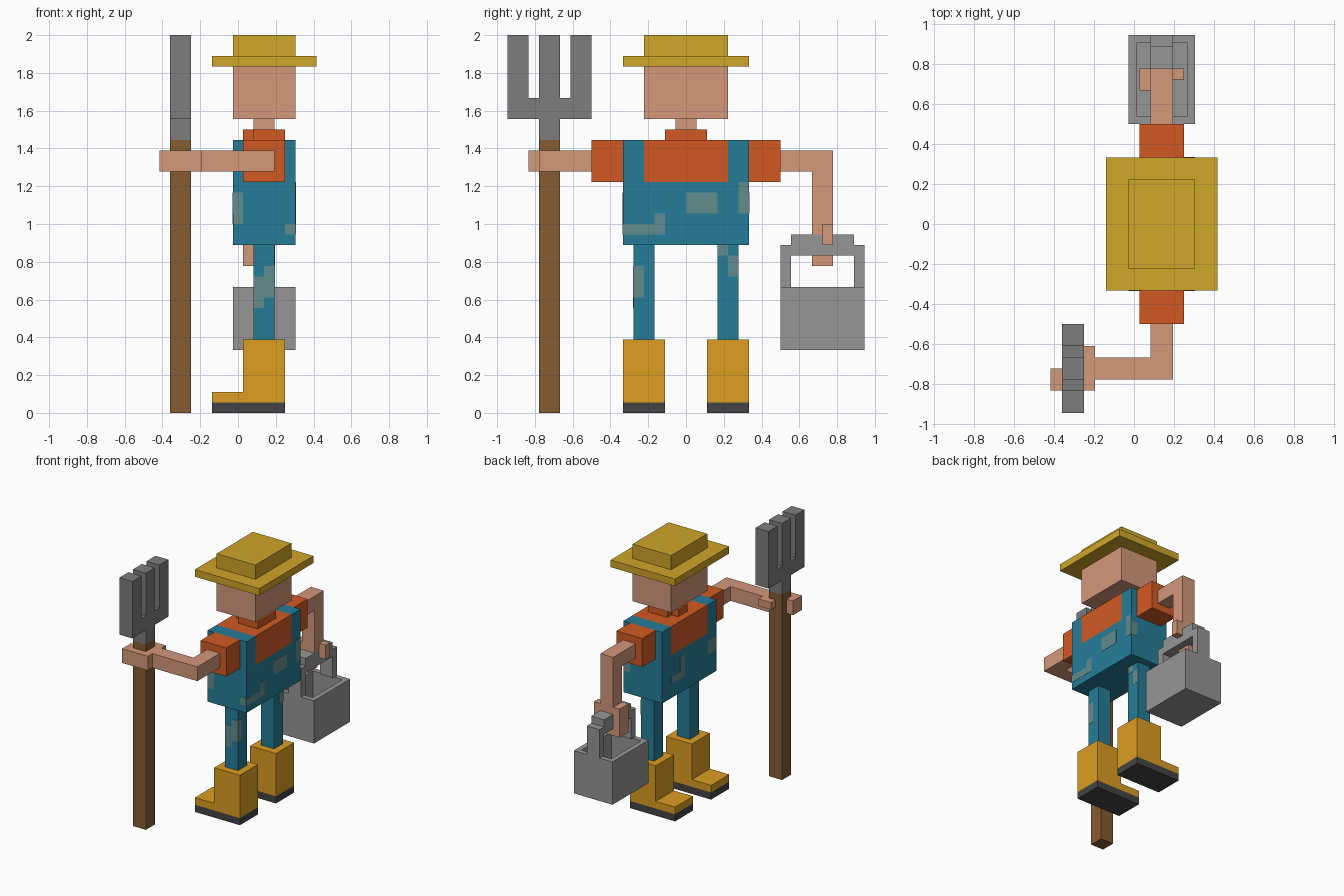
import bpy, bmesh
from mathutils import Vector

if "Cube" in bpy.data.objects:
    bpy.data.objects.remove(bpy.data.objects["Cube"])

U = 1 / 18  # one block; all sizes below are in blocks


def material(name, r, g, b):
    m = bpy.data.materials.new(name)
    lin = lambda c: ((c / 255 + 0.055) / 1.055) ** 2.4
    m.diffuse_color = (lin(r), lin(g), lin(b), 1)
    m.use_nodes = True
    m.node_tree.nodes["Principled BSDF"].inputs["Base Color"].default_value = m.diffuse_color
    return m


SKIN = material("skin", 211, 152, 122)
BLUE = material("denim", 37, 124, 152)
PATCH = material("faded_denim", 98, 140, 144)
ORANGE = material("shirt", 210, 90, 36)
STRAW = material("straw", 208, 166, 40)
BOOT = material("boot", 221, 158, 34)
SOLE = material("sole", 68, 68, 68)
WOOD = material("wood", 134, 92, 50)
STEEL = material("steel", 125, 125, 125)
TIN = material("tin", 150, 150, 150)


def finish(name, bm, mat):
    bmesh.ops.recalc_face_normals(bm, faces=bm.faces)
    me = bpy.data.meshes.new(name)
    bm.to_mesh(me)
    bm.free()
    me.materials.append(mat)
    ob = bpy.data.objects.new(name, me)
    bpy.context.collection.objects.link(ob)
    return ob


def prism(name, mat, axis, profile, lo, hi):
    """Extrude a profile along x, y or z; profile holds the other two axes."""
    bm = bmesh.new()
    i = "xyz".index(axis)

    def point(p, d):
        v = list(p)
        v.insert(i, d)
        return Vector(v) * U
    face = bm.faces.new([bm.verts.new(point(p, lo)) for p in profile])
    ext = bmesh.ops.extrude_face_region(bm, geom=[face], use_keep_orig=True)
    step = Vector([0, 0, 0])
    step[i] = (hi - lo) * U
    verts = [e for e in ext["geom"] if isinstance(e, bmesh.types.BMVert)]
    bmesh.ops.translate(bm, vec=step, verts=verts)
    return finish(name, bm, mat)


def box(name, mat, x, y, z):
    return prism(name, mat, "z", [(x[0], y[0]), (x[1], y[0]), (x[1], y[1]), (x[0], y[1])], *z)


# Head, hat, neck
box("hat_crown", STRAW, (-.5, 5.5), (-4, 4), (34, 36))
box("hat_brim", STRAW, (-2.5, 7.5), (-6, 6), (33, 34))
box("head", SKIN, (-.5, 5.5), (-4, 4), (28, 33))
box("neck", SKIN, (1.5, 3.5), (-1, 1), (27, 28))
prism("collar", ORANGE, "z", [(4.5, -2), (4.5, 2), (1.5, 2), (1.5, 1), (.5, 1), (.5, -1),
                              (1.5, -1), (1.5, -2)], 26, 27)

# Overalls: a U-shaped body with the shirt between the straps
prism("overalls", BLUE, "x", [(-6, 16), (6, 16), (6, 26), (4, 26), (4, 22), (-4, 22),
                              (-4, 26), (-6, 26)], -.5, 5.5)
box("shirt", ORANGE, (-.5, 5.5), (-4, 4), (22, 26))

# Sleeves, legs and boots on both sides
for side, s in (("right", -1), ("left", 1)):
    def span(a, b):
        return (min(a * s, b * s), max(a * s, b * s))
    box(side + "_sleeve", ORANGE, (.5, 4.5), span(6, 9), (22, 26))
    box(side + "_leg", BLUE, (1.5, 3.5), span(3, 5), (7, 16))
    prism(side + "_boot", BOOT, "y", [(-2.5, 1), (4.5, 1), (4.5, 7), (.5, 7), (.5, 2),
                                      (-2.5, 2)], *span(2, 6))
    box(side + "_sole", SOLE, (-2.5, 4.5), span(2, 6), (0, 1))

# Right arm and gripping hand
prism("right_arm", SKIN, "z", [(3.5, -9), (1.5, -9), (1.5, -12), (-4.5, -12), (-4.5, -14),
                               (-6.5, -14), (-6.5, -13), (-7.5, -13), (-7.5, -15),
                               (-3.5, -15), (-3.5, -14), (3.5, -14)], 23, 25)
box("right_thumb", SKIN, (-5.5, -3.5), (-12, -11), (24, 25))

# Left arm and hand holding the bucket
prism("left_arm", SKIN, "x", [(9, 23), (9, 25), (14, 25), (14, 17), (12, 17), (12, 23)], 1.5, 3.5)
prism("left_fingers", SKIN, "y", [(.5, 18), (1.5, 18), (1.5, 15), (2.5, 15), (2.5, 14),
                                  (.5, 14)], 12, 14)
box("left_thumb", SKIN, (3.5, 4.5), (13, 14), (16, 18))

# Pitchfork
box("fork_shaft", WOOD, (-6.5, -4.5), (-14, -12), (0, 26))
prism("fork_head", STEEL, "x", [(-14, 26), (-12, 26), (-12, 28), (-9, 28), (-9, 36), (-11, 36),
                                (-11, 30), (-12, 30), (-12, 36), (-14, 36), (-14, 30),
                                (-15, 30), (-15, 36), (-17, 36), (-17, 28), (-14, 28)], -6.5, -4.5)

# Bucket: hollow box with an arched handle
bucket = box("bucket", TIN, (-.5, 5.5), (9, 17), (6, 12))
bm = bmesh.new()
bm.from_mesh(bucket.data)
bm.faces.ensure_lookup_table()
top = max(bm.faces, key=lambda f: f.calc_center_median().z)
bmesh.ops.inset_region(bm, faces=[top], thickness=U)
inner = bmesh.ops.extrude_discrete_faces(bm, faces=[top])["faces"][0]
bmesh.ops.translate(bm, vec=(0, 0, -5 * U), verts=inner.verts)
bm.to_mesh(bucket.data)
bm.free()
prism("bucket_handle", TIN, "x", [(9, 12), (9, 16), (10, 16), (10, 17), (16, 17), (16, 16),
                                  (17, 16), (17, 12), (16, 12), (16, 15), (10, 15),
                                  (10, 12)], 1.5, 3.5)

# Faded patches, thin plates on the cloth
T = 0.03
back, front = (5.5, 5.5 + T), (-.5 - T, -.5)
for n, (x, y, z) in enumerate([
        (back, (-6, -2), (17, 18)), (back, (-3, -2), (18, 19)), (back, (0, 3), (19, 21)),
        (back, (5, 6), (19, 22)),
        (front, (1, 4), (18, 19)), (front, (1, 2), (19, 21)), (front, (-6, -4), (19, 21)),
        ((-.5, .5), (-6 - T, -6), (18, 21)), ((4.5, 5.5), (-6 - T, -6), (17, 18)),
        ((4.5, 5.5), (6, 6 + T), (19, 21)),
        ((3.5, 3.5 + T), (-5, -4), (11, 14)), ((3.5, 3.5 + T), (4, 5), (13, 15)),
        ((3.5, 3.5 + T), (3, 4), (15, 16)),
        ((1.5, 2.5), (-5 - T, -5), (10, 13)), ((2.5, 3.5), (-5 - T, -5), (11, 14))]):
    box("patch_%d" % (n + 1), PATCH, x, y, z)
